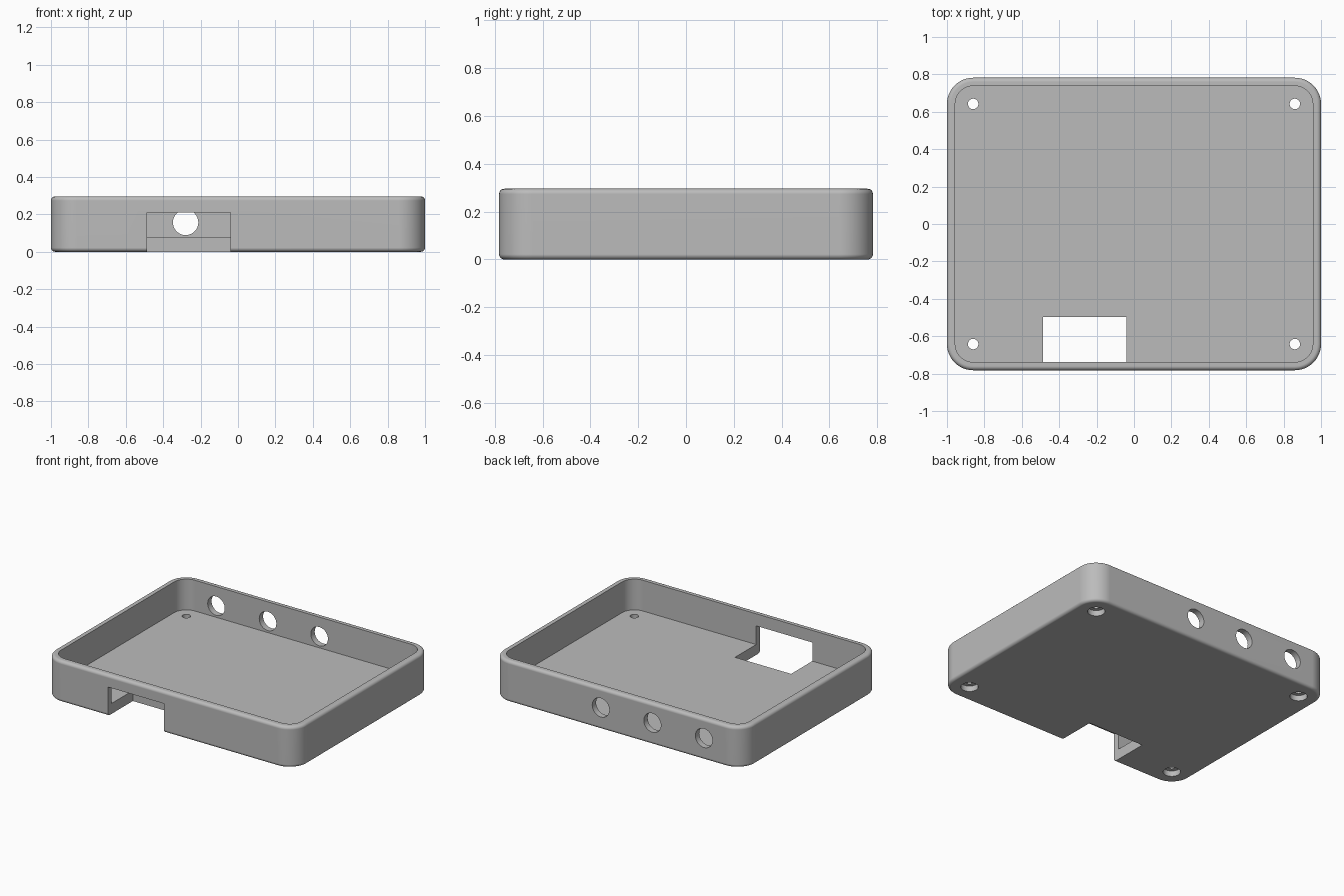
import bpy
import bmesh
import math
from mathutils import Matrix

cube = bpy.data.objects.get("Cube")
if cube:
    bpy.data.objects.remove(cube, do_unlink=True)

HALF_X, HALF_Y, HEIGHT = 1.0, 0.782, 0.296
CORNER, FILLET, WALL, FLOOR = 0.14, 0.022, 0.044, 0.075

grey = bpy.data.materials.new("light grey plastic")
grey.use_nodes = True
colour = (0.5, 0.5, 0.5, 1)
grey.diffuse_color = colour
grey.node_tree.nodes["Principled BSDF"].inputs["Base Color"].default_value = colour


def make_object(name, bm):
    bmesh.ops.recalc_face_normals(bm, faces=bm.faces)
    mesh = bpy.data.meshes.new(name)
    bm.to_mesh(mesh)
    bm.free()
    mesh.materials.append(grey)
    obj = bpy.data.objects.new(name, mesh)
    bpy.context.collection.objects.link(obj)
    return obj


def rounded_ring(bm, inset, z, steps=12):
    """Rounded rectangle of vertices, shrunk inwards by inset."""
    ring = []
    radius = CORNER - inset
    for i, (sx, sy) in enumerate([(1, 1), (-1, 1), (-1, -1), (1, -1)]):
        for k in range(steps + 1):
            a = math.pi / 2 * (i + k / steps)
            ring.append(bm.verts.new((sx * (HALF_X - CORNER) + radius * math.cos(a),
                                      sy * (HALF_Y - CORNER) + radius * math.sin(a), z)))
    return ring


# Tray shell: bottom fillet, outer wall, top fillet, rim, inner wall, floor
arc = [math.pi / 2 * k / 5 for k in range(6)]
profile = [(FILLET * (1 - math.sin(a)), FILLET * (1 - math.cos(a))) for a in arc]
profile += [(FILLET * (1 - math.cos(a)), HEIGHT - FILLET * (1 - math.sin(a))) for a in arc]
profile += [(WALL, HEIGHT), (WALL, FLOOR)]
bm = bmesh.new()
rings = [rounded_ring(bm, inset, z) for inset, z in profile]
for low, high in zip(rings, rings[1:]):
    for k in range(len(low)):
        n = (k + 1) % len(low)
        bm.faces.new((low[k], low[n], high[n], high[k]))
bm.faces.new(rings[0])
bm.faces.new(rings[-1])
tray = make_object("tray", bm)


def cut(name, build):
    """Subtract the shape made by build() from the tray."""
    bm = bmesh.new()
    build(bm)
    cutter = make_object(name, bm)
    mod = tray.modifiers.new(name, 'BOOLEAN')
    mod.operation = 'DIFFERENCE'
    mod.solver = 'EXACT'
    mod.object = cutter
    bpy.context.view_layer.objects.active = tray
    bpy.ops.object.modifier_apply(modifier=mod.name)
    bpy.data.objects.remove(cutter, do_unlink=True)


def cylinder(bm, radius, depth, matrix):
    bmesh.ops.create_cone(bm, cap_ends=True, segments=32, radius1=radius,
                          radius2=radius, depth=depth, matrix=matrix)


# Connector notch through the front wall and floor
def notch(bm):
    place = Matrix.Translation((-0.264, -0.748, 0.055)) @ Matrix.Diagonal((0.446, 0.5, 0.308, 1))
    bmesh.ops.create_cube(bm, size=1, matrix=place)


# Three round ports in the back wall
def ports(bm):
    for i in range(3):
        place = Matrix.Translation((-0.69 + 0.41 * i, HALF_Y, 0.157))
        cylinder(bm, 0.068, 0.3, place @ Matrix.Rotation(math.pi / 2, 4, 'X'))


# Corner screw holes, and their recesses under the floor
def corner_holes(radius, depth):
    def build(bm):
        for sx in (-1, 1):
            for sy in (-1, 1):
                spot = (sx * (HALF_X - CORNER), sy * (HALF_Y - CORNER), 0)
                cylinder(bm, radius, depth, Matrix.Translation(spot))
    return build


cut("notch_cutter", notch)
cut("port_cutter", ports)
cut("recess_cutter", corner_holes(0.057, 0.08))
cut("screw_hole_cutter", corner_holes(0.028, 0.3))

# Smooth curved walls, keep the cut edges crisp
bpy.ops.object.select_all(action='DESELECT')
tray.select_set(True)
bpy.context.view_layer.objects.active = tray
bpy.ops.object.shade_smooth_by_angle(angle=math.radians(30))
weighted = tray.modifiers.new("weighted_normals", 'WEIGHTED_NORMAL')
weighted.keep_sharp = True
